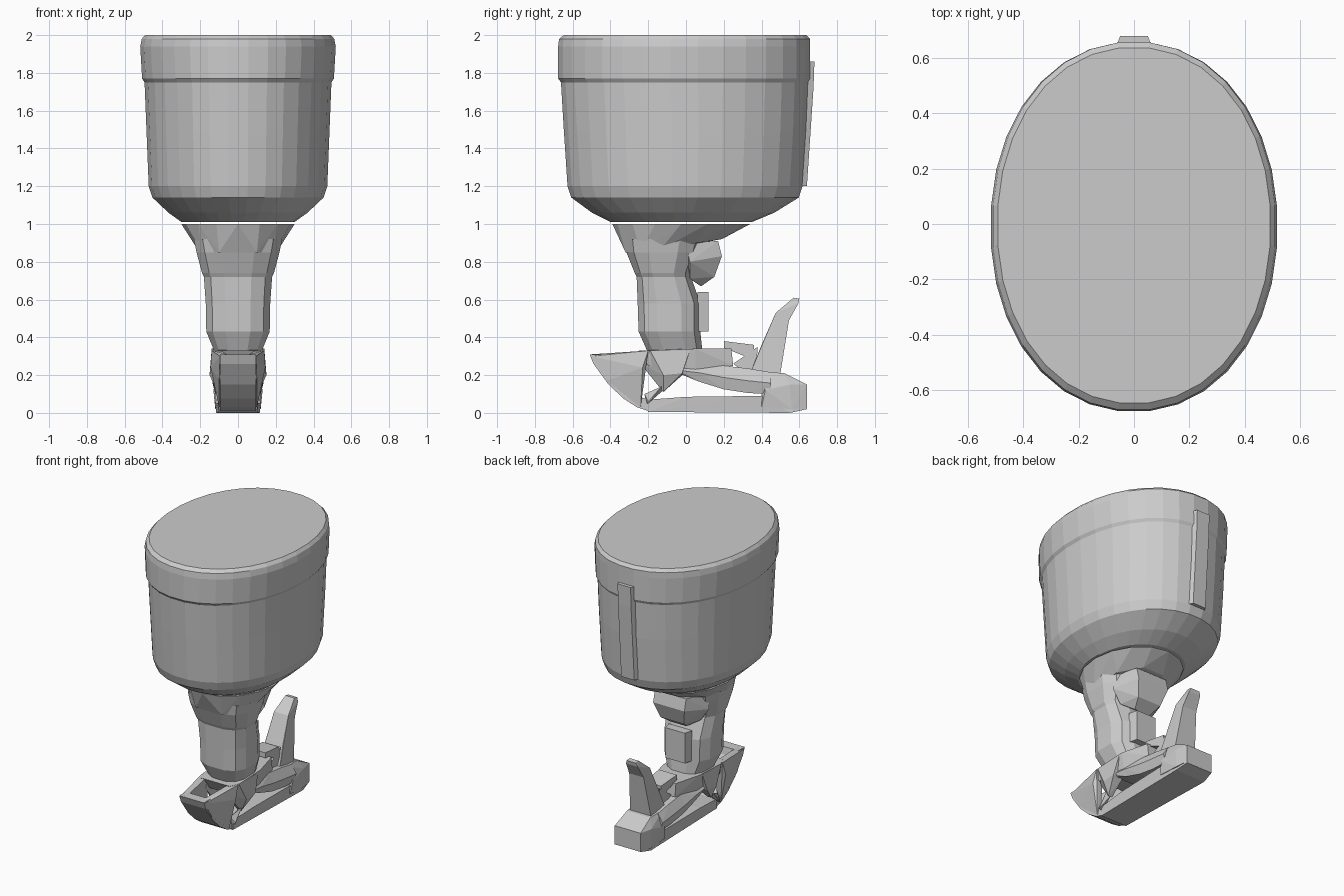
import bpy, bmesh, math


def finish(name, bm):
    bmesh.ops.recalc_face_normals(bm, faces=bm.faces[:])
    mesh = bpy.data.meshes.new(name)
    bm.to_mesh(mesh)
    bm.free()
    ob = bpy.data.objects.new(name, mesh)
    bpy.context.collection.objects.link(ob)
    return ob


def loft(name, rings, sides, power=2.0):
    """Stack of superellipse rings: (z, half width, y front, y back)."""
    bm = bmesh.new()
    loops = []
    for z, w, y0, y1 in rings:
        loop = []
        for i in range(sides):
            a = 2 * math.pi * (i + 0.5) / sides
            c, s = math.cos(a), math.sin(a)
            px = math.copysign(abs(c) ** (2 / power), c)
            py = math.copysign(abs(s) ** (2 / power), s)
            loop.append(bm.verts.new((w * px, (y0 + y1) / 2 + (y1 - y0) / 2 * py, z)))
        loops.append(loop)
    for a, b in zip(loops, loops[1:]):
        for i in range(sides):
            j = (i + 1) % sides
            bm.faces.new((a[i], a[j], b[j], b[i]))
    bm.faces.new(loops[0])
    bm.faces.new(loops[-1])
    return finish(name, bm)


def hull(name, points, mirror=True):
    """Convex block from (x, y, z) points, mirrored across x."""
    bm = bmesh.new()
    for x, y, z in points:
        bm.verts.new((x, y, z))
        if mirror:
            bm.verts.new((-x, y, z))
    res = bmesh.ops.convex_hull(bm, input=bm.verts[:])
    junk = {v for v in res["geom_interior"] + res["geom_unused"]
            if isinstance(v, bmesh.types.BMVert) and v.is_valid}
    bmesh.ops.delete(bm, geom=list(junk), context='VERTS')
    bmesh.ops.dissolve_limit(bm, angle_limit=0.02, verts=bm.verts[:], edges=bm.edges[:])
    return finish(name, bm)


def pair(name, points):
    """Left and right copies of a one-sided block."""
    for side, sign in (("right", 1), ("left", -1)):
        hull(name + "_" + side, [(x * sign, y, z) for x, y, z in points], False)


# large oval upper body
loft("upper_body", [(1.01, .30, -.40, .35), (1.06, .37, -.50, .47),
                    (1.14, .455, -.61, .60), (1.20, .475, -.63, .62),
                    (1.50, .487, -.65, .64), (1.75, .497, -.665, .65),
                    (1.77, .51, -.68, .66), (1.94, .52, -.68, .66),
                    (1.98, .512, -.675, .66), (2.0, .495, -.65, .64)], 32, 2.1)
# raised strip on the back
hull("back_strip", [(.07, .60, 1.2), (.07, .63, 1.86), (.05, .68, 1.86),
                    (.05, .675, 1.72), (.05, .64, 1.2)])

# flared collar below the body, cut higher at the back
ring = [(.30 * math.sin(a), -.025 + -.365 * math.cos(a), 1.0)
        for a in [math.pi * i / 8 for i in range(9)]]
hull("collar", ring + [(.10, -.32, .85), (.19, -.24, .85), (.21, -.14, .86),
                       (.19, .06, .90), (.08, .19, .92)])

# stem of the leg
loft("stem", [(.33, .13, -.21, .09), (.43, .172, -.255, .08), (.58, .175, -.26, .08),
              (.72, .185, -.265, .03), (.74, .195, -.275, .03), (.85, .225, -.32, .08),
              (.92, .24, -.33, .10)], 12, 2.8)
# bulge behind the stem
hull("rear_bulge", [(.18, .0, .90), (.12, .17, .91), (.12, .19, .83), (.19, .02, .80),
                    (.09, .15, .72), (.13, .02, .71), (.06, .08, .67)])
# plate behind the stem
hull("rear_plate", [(.09, .06, .43), (.09, .06, .64), (.075, .12, .64), (.075, .12, .43)])

# hollow toe: curved keel with two side walls
keel = [(-.51, .31), (-.49, .26), (-.41, .15), (-.33, .075), (-.26, .03), (-.20, .01)]
inner = [(-.44, .31), (-.43, .26), (-.37, .18), (-.31, .12), (-.25, .085), (-.19, .07)]
for i in range(5):
    hull("toe_keel_%d" % (i + 1),
         [(.095, y, z) for y, z in keel[i:i + 2] + inner[i:i + 2]])
pair("toe_side", [(.06, -.505, .31), (.095, -.50, .30), (.10, -.42, .17),
                  (.10, -.24, .03), (.07, -.24, .05), (.06, -.40, .20),
                  (.09, -.20, .33), (.14, -.20, .33), (.145, -.23, .24),
                  (.06, -.44, .31)])

# ankle block and its side flanks
hull("ankle", [(.11, -.25, .33), (.14, -.18, .33), (.14, .05, .34), (.09, .24, .34),
               (.09, .25, .25), (.12, .05, .21), (.12, -.20, .25)])
pair("ankle_flank", [(.08, -.21, .33), (.14, -.19, .33), (.15, -.12, .20),
                     (.11, -.12, .11), (.08, -.12, .11), (.14, .02, .33),
                     (.15, -.02, .21), (.08, -.02, .20), (.08, -.24, .26)])
pair("front_brace", [(.09, -.22, .10), (.12, -.20, .06), (.12, -.13, .14),
                     (.09, -.12, .12), (.12, -.20, .05), (.08, -.21, .05)])

# arched instep running to the heel
arch = [(-.04, .21, .24), (.07, .165, .26), (.20, .125, .25),
        (.33, .105, .235), (.45, .10, .215)]
for i, (a, b) in enumerate(zip(arch, arch[1:])):
    hull("instep_%d" % (i + 1),
         [(x, y, z) for y, z0, z1 in (a, b)
          for x, z in ((.12, z0), (.135, (z0 + z1) / 2), (.10, z1))])

# flat sole and heel block
hull("sole", [(.10, -.20, .005), (.115, .55, 0), (.10, .64, .02), (.10, .64, .08),
              (.12, .40, .09), (.11, .0, .085), (.10, -.20, .07)])
hull("heel", [(.12, .40, .03), (.12, .56, .02), (.10, .64, .03), (.10, .64, .15),
              (.08, .60, .17), (.12, .55, .15), (.09, .52, .21), (.10, .40, .22),
              (.13, .42, .12)])

# strut and upright fin
hull("fin_strut", [(.07, .20, .38), (.07, .20, .345), (.06, .36, .36), (.06, .36, .28)])
hull("rear_strut", [(.06, .33, .30), (.06, .25, .26), (.06, .29, .23),
                    (.06, .38, .35), (.06, .37, .22)])
hull("fin_lower", [(.08, .34, .21), (.08, .50, .21), (.065, .40, .36), (.065, .49, .37),
                   (.055, .475, .53), (.055, .545, .49)])
hull("fin_tip", [(.055, .475, .53), (.055, .545, .49), (.035, .57, .61),
                 (.035, .60, .605), (.045, .595, .58)])
